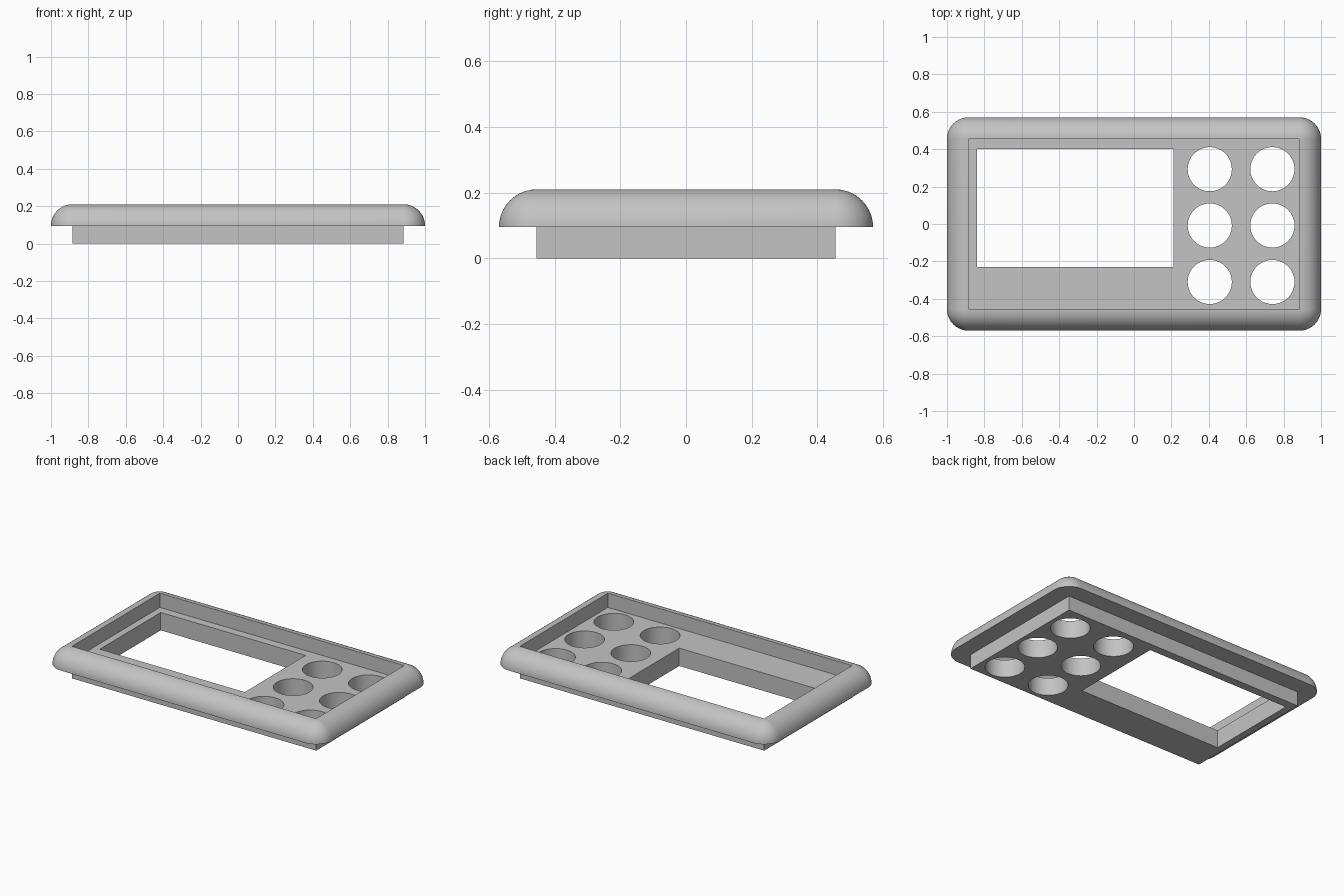
import bpy
import bmesh
from math import sin, cos, pi, radians
from mathutils import Vector

cube = bpy.data.objects.get("Cube")
if cube:
    bpy.data.objects.remove(cube, do_unlink=True)

HALF_X, HALF_Y = 0.885, 0.455      # inner rectangle of the frame
PLATE_TOP = 0.117
FRAME_BOTTOM, RADIUS = 0.095, 0.115

grey = bpy.data.materials.new("plain grey")
grey.use_nodes = True
colour = (0.55, 0.55, 0.55, 1)
grey.diffuse_color = colour
grey.node_tree.nodes["Principled BSDF"].inputs["Base Color"].default_value = colour


def finish(name, bm):
    """Clean the mesh, make the object and shade it smooth with sharp edges."""
    bmesh.ops.remove_doubles(bm, verts=bm.verts, dist=0.0001)
    bmesh.ops.recalc_face_normals(bm, faces=bm.faces)
    mesh = bpy.data.meshes.new(name)
    bm.to_mesh(mesh)
    bm.free()
    mesh.materials.append(grey)
    obj = bpy.data.objects.new(name, mesh)
    bpy.context.collection.objects.link(obj)
    bpy.ops.object.select_all(action='DESELECT')
    obj.select_set(True)
    bpy.context.view_layer.objects.active = obj
    bpy.ops.object.shade_smooth_by_angle(angle=radians(30))
    return obj


def rectangle(x0, x1, y0, y1):
    return [(x0, y0), (x1, y0), (x1, y1), (x0, y1)]


def circle(x, y, r, n=64):
    return [(x + r * cos(2 * pi * i / n), y + r * sin(2 * pi * i / n)) for i in range(n)]


# Plate with a screen window and six round button holes
outlines = [rectangle(-HALF_X, HALF_X, -HALF_Y, HALF_Y),
            rectangle(-0.84, 0.21, -0.23, 0.40)]
outlines += [circle(x, y, 0.118) for x in (0.405, 0.74) for y in (0.293, -0.008, -0.31)]
curve = bpy.data.curves.new("plate_outline", 'CURVE')
curve.dimensions = '2D'
curve.fill_mode = 'BOTH'
curve.extrude = PLATE_TOP / 2
for points in outlines:
    spline = curve.splines.new('POLY')
    spline.points.add(len(points) - 1)
    for p, (x, y) in zip(spline.points, points):
        p.co = (x, y, 0, 1)
    spline.use_cyclic_u = True
outline = bpy.data.objects.new("plate_outline", curve)
bpy.context.collection.objects.link(outline)
bpy.context.view_layer.update()
filled = outline.evaluated_get(bpy.context.evaluated_depsgraph_get()).to_mesh()
bm = bmesh.new()
bm.from_mesh(filled)
bpy.data.objects.remove(outline, do_unlink=True)
bmesh.ops.translate(bm, verts=bm.verts, vec=Vector((0, 0, PLATE_TOP / 2)))
finish("button_plate", bm)

# Quarter-round frame swept around the plate with ball corners
STEPS = 16
profile = [(0, FRAME_BOTTOM)]
profile += [(RADIUS * cos(pi / 2 * i / STEPS), FRAME_BOTTOM + RADIUS * sin(pi / 2 * i / STEPS))
            for i in range(STEPS + 1)]
bm = bmesh.new()
rings = []
for offset, z in profile:
    ring = []
    for k, (sx, sy) in enumerate([(1, 1), (-1, 1), (-1, -1), (1, -1)]):
        for j in range(STEPS + 1):
            a = pi / 2 * (k + j / STEPS)
            ring.append(bm.verts.new((sx * HALF_X + offset * cos(a),
                                      sy * HALF_Y + offset * sin(a), z)))
    rings.append(ring)
for lower, upper in zip(rings, rings[1:] + rings[:1]):
    n = len(lower)
    for i in range(n):
        j = (i + 1) % n
        bm.faces.new((lower[i], lower[j], upper[j], upper[i]))
finish("rounded_frame", bm)
